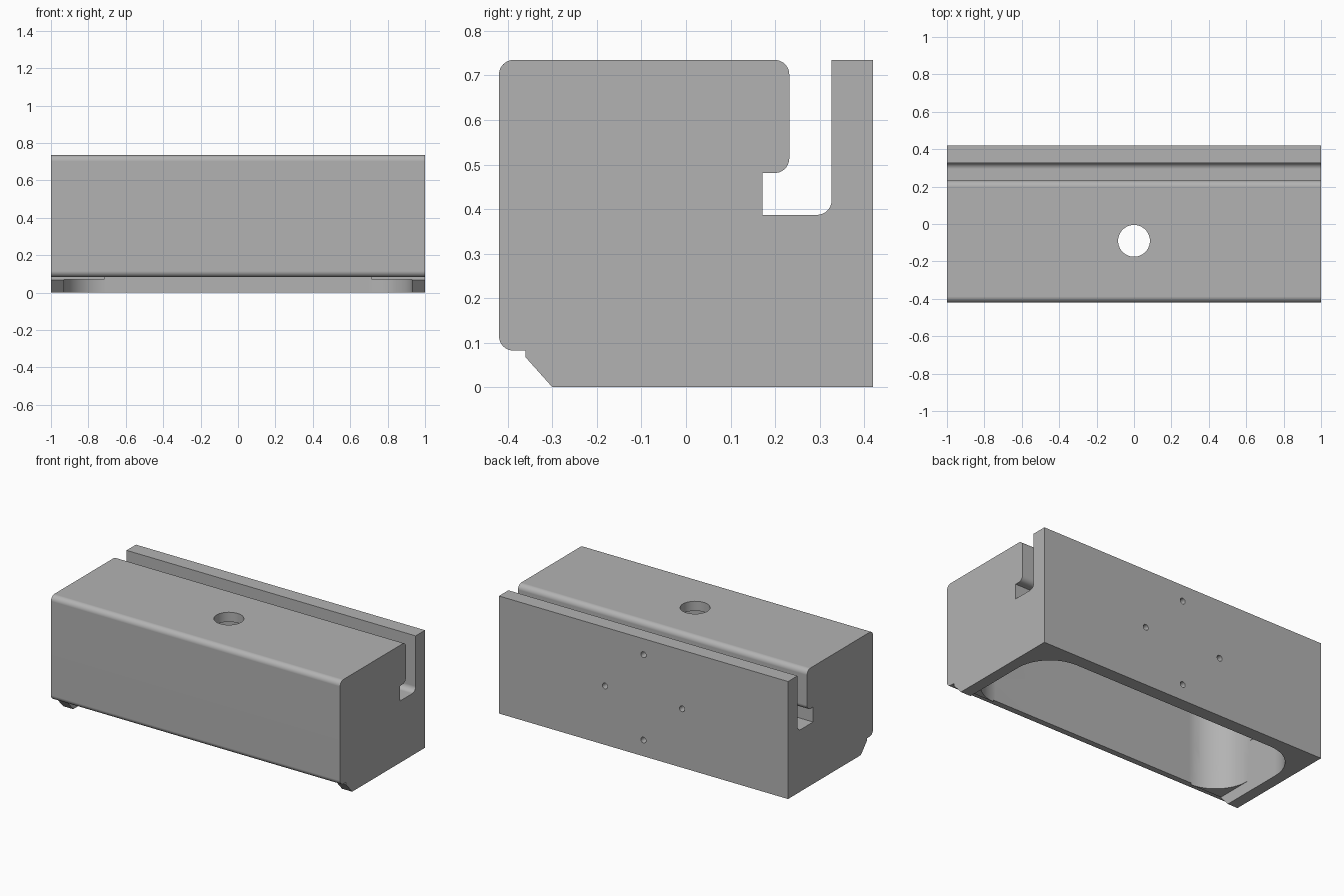
import bpy, bmesh, math
from mathutils import Vector, Matrix

if "Cube" in bpy.data.objects:
    bpy.data.objects.remove(bpy.data.objects["Cube"], do_unlink=True)

grey = bpy.data.materials.new("plain grey")
grey.use_nodes = True
COLOUR = (0.45, 0.45, 0.45, 1)
grey.diffuse_color = COLOUR
grey.node_tree.nodes["Principled BSDF"].inputs["Base Color"].default_value = COLOUR


def rounded(corners, steps=10):
    """Outline from (u, v, radius) corners, with tangent arcs at right angles."""
    out = []
    for i, (u, v, r) in enumerate(corners):
        p = Vector((u, v))
        if not r:
            out.append(p)
            continue
        a = (Vector(corners[i - 1][:2]) - p).normalized() * r
        b = (Vector(corners[(i + 1) % len(corners)][:2]) - p).normalized() * r
        for k in range(steps + 1):
            t = math.pi / 2 * k / steps
            out.append(p + a * (1 - math.sin(t)) + b * (1 - math.cos(t)))
    return out


def prism(name, outline, place, low, high):
    """Extrude an outline between two levels; place maps (u, v, w) to space."""
    bm = bmesh.new()
    ends = [[bm.verts.new(place(p.x, p.y, w)) for p in outline] for w in (low, high)]
    n = len(outline)
    for ring in ends:
        bm.faces.new(ring)
    for i in range(n):
        j = (i + 1) % n
        bm.faces.new((ends[0][i], ends[0][j], ends[1][j], ends[1][i]))
    bmesh.ops.recalc_face_normals(bm, faces=bm.faces)
    return finish(name, bm)


def finish(name, bm):
    mesh = bpy.data.meshes.new(name)
    bm.to_mesh(mesh)
    bm.free()
    mesh.materials.append(grey)
    ob = bpy.data.objects.new(name, mesh)
    bpy.context.collection.objects.link(ob)
    return ob


def pocket(name, x, y0, y1, z0, z1, front_r, back_r):
    outline = rounded([(-x, y0, front_r), (x, y0, front_r), (x, y1, back_r), (-x, y1, back_r)])
    return prism(name, outline, lambda u, v, w: (u, v, w), z0, z1)


def drill(name, centre, radius, depth, axis):
    bm = bmesh.new()
    turn = Matrix.Rotation(math.pi / 2, 4, "X") if axis == "Y" else Matrix()
    bmesh.ops.create_cone(bm, cap_ends=True, segments=48, radius1=radius, radius2=radius,
                          depth=depth, matrix=Matrix.Translation(centre) @ turn)
    return finish(name, bm)


def cut(body, cutter):
    cutter.hide_render = True
    mod = body.modifiers.new("cut", "BOOLEAN")
    mod.operation = "DIFFERENCE"
    mod.solver = "EXACT"
    mod.object = cutter
    bpy.context.view_layer.objects.active = body
    bpy.ops.object.modifier_apply(modifier=mod.name)
    bpy.data.objects.remove(cutter, do_unlink=True)


# Side profile of the housing, with hooked slot, front lip and chamfered foot
TOP, BACK, FRONT, R = 0.735, 0.42, -0.42, 0.033
profile = rounded([
    (-0.30, 0, 0), (BACK, 0, 0), (BACK, TOP, 0), (0.327, TOP, 0),
    (0.327, 0.387, R), (0.172, 0.387, 0), (0.172, 0.481, 0), (0.232, 0.481, R),
    (0.232, TOP, R), (FRONT, TOP, R), (FRONT, 0.082, R), (-0.36, 0.082, 0), (-0.36, 0.067, 0),
])
housing = prism("housing", profile, lambda u, v, w: (w, u, v), -1, 1)

# Hollow underside: lower pocket, taller front pocket, open front notch
cut(housing, pocket("lower_pocket", 0.93, -0.361, 0.34, -0.1, 0.32, 0.23, 0.23))
cut(housing, pocket("upper_pocket", 0.93, -0.361, 0.11, 0.2, 0.675, 0.23, 0.23))
cut(housing, pocket("front_notch", 0.93, -0.5, 0.0, -0.1, 0.0701, 0, 0))

# Round opening in the top, and four small holes around the back face
cut(housing, drill("top_hole", (0, -0.09, TOP), 0.085, 0.3, "Z"))
for k in range(4):
    a = k * math.pi / 2
    spot = (0.267 * math.cos(a), BACK, 0.368 + 0.267 * math.sin(a))
    cut(housing, drill("back_hole", spot, 0.018, 0.12, "Y"))

# Smooth fillets with flat panels
bpy.ops.object.select_all(action="DESELECT")
housing.select_set(True)
bpy.context.view_layer.objects.active = housing
bpy.ops.object.shade_smooth_by_angle(angle=math.radians(30))
weighted = housing.modifiers.new("flat panels", "WEIGHTED_NORMAL")
weighted.keep_sharp = True
